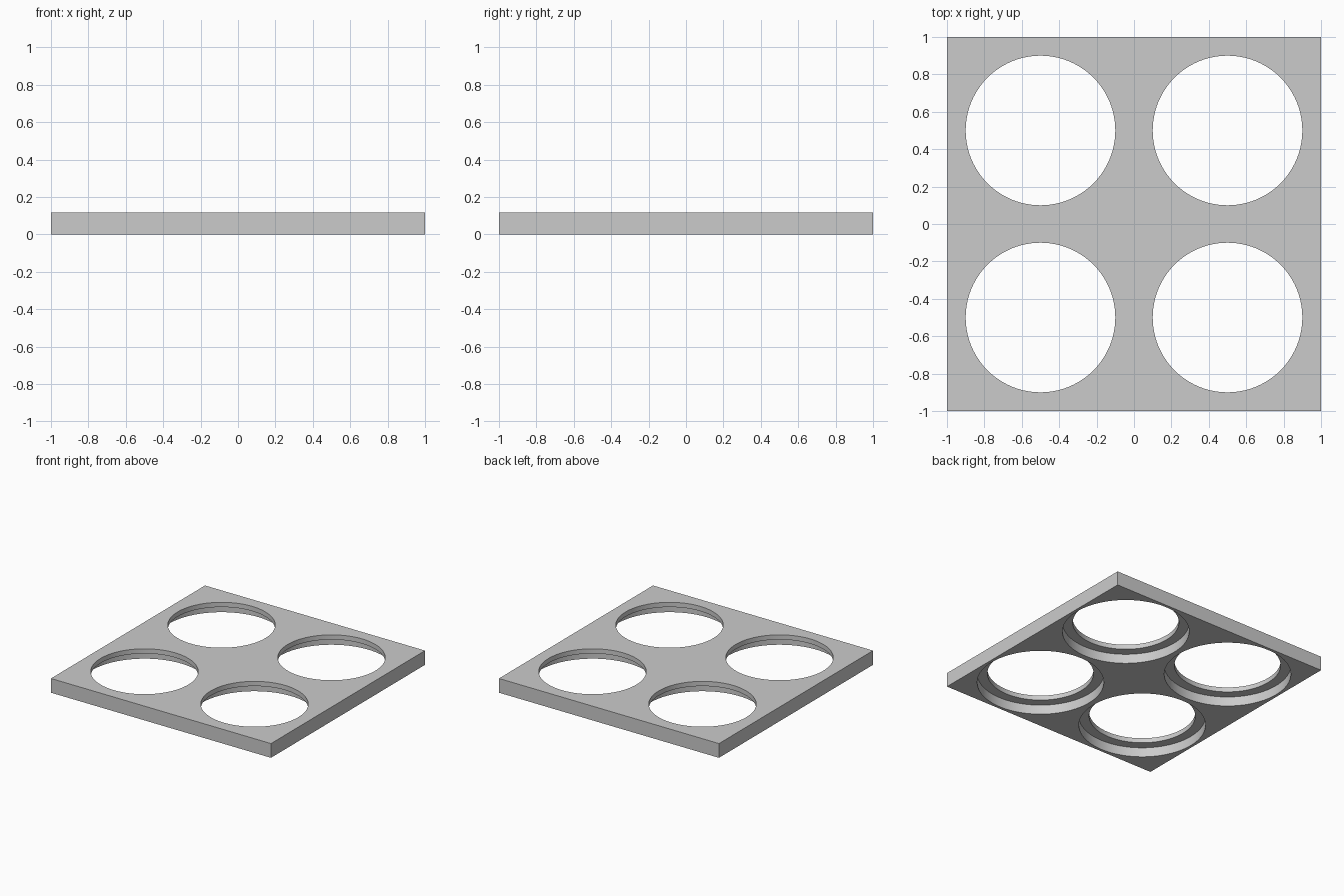
import bpy
import bmesh
import math
from mathutils import Matrix

cube = bpy.data.objects.get("Cube")
if cube:
    bpy.data.objects.remove(cube, do_unlink=True)

THICK = 0.117     # plate thickness
LEDGE = 0.078     # depth of the wide bore, from below
HOLE_R = 0.4
BORE_R = 0.477
SEGMENTS = 96

grey = bpy.data.materials.new("light grey")
grey.use_nodes = True
colour = (0.6, 0.6, 0.6, 1)
grey.diffuse_color = colour
grey.node_tree.nodes["Principled BSDF"].inputs["Base Color"].default_value = colour


def make_object(name, bm):
    mesh = bpy.data.meshes.new(name)
    bmesh.ops.recalc_face_normals(bm, faces=bm.faces)
    bm.to_mesh(mesh)
    bm.free()
    mesh.materials.append(grey)
    obj = bpy.data.objects.new(name, mesh)
    bpy.context.collection.objects.link(obj)
    return obj


def add_stepped_plug(bm, x, y):
    """Closed plug: wide below the ledge, narrow above it."""
    profile = [(BORE_R, -0.1), (BORE_R, LEDGE), (HOLE_R, LEDGE), (HOLE_R, THICK + 0.1)]
    rings = []
    for r, z in profile:
        place = Matrix.Translation((x, y, z))
        ring = bmesh.ops.create_circle(bm, segments=SEGMENTS, radius=r, matrix=place)
        rings.append(ring["verts"])
    for low, high in zip(rings, rings[1:]):
        for i in range(SEGMENTS):
            j = (i + 1) % SEGMENTS
            bm.faces.new((low[i], low[j], high[j], high[i]))
    bm.faces.new(rings[0])
    bm.faces.new(rings[-1])


# Square plate
bm = bmesh.new()
bmesh.ops.create_cube(bm, size=1, matrix=Matrix.Translation((0, 0, THICK / 2))
                      @ Matrix.Diagonal((2, 2, THICK, 1)))
plate = make_object("plate", bm)

# Four stepped holes, wider underneath
bm = bmesh.new()
for x in (-0.5, 0.5):
    for y in (-0.5, 0.5):
        add_stepped_plug(bm, x, y)
cutter = make_object("hole_cutter", bm)
cutter.hide_render = True

cut = plate.modifiers.new("holes", "BOOLEAN")
cut.operation = "DIFFERENCE"
cut.solver = "EXACT"
cut.object = cutter

bpy.ops.object.select_all(action="DESELECT")
plate.select_set(True)
bpy.context.view_layer.objects.active = plate
bpy.ops.object.modifier_apply(modifier=cut.name)
bpy.data.objects.remove(cutter, do_unlink=True)

# Smooth hole walls, sharp rims
bpy.ops.object.shade_smooth_by_angle(angle=math.radians(30))
